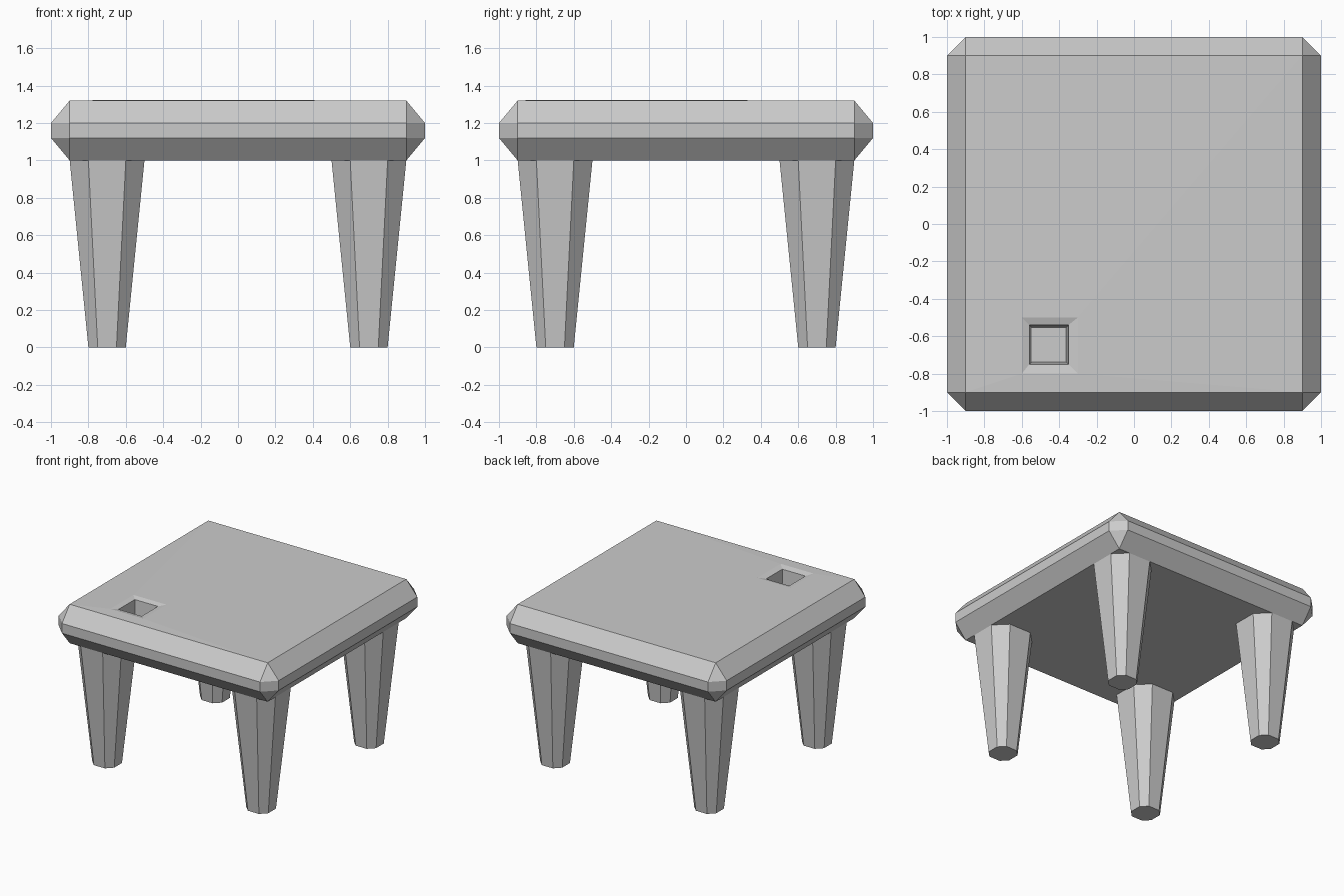
import bpy, bmesh

if "Cube" in bpy.data.objects:
    bpy.data.objects.remove(bpy.data.objects["Cube"])


def ring(half, flat, z, cx=0.0, cy=0.0):
    """Square ring with cut corners; flat == half gives a plain square."""
    pts = [(half, -flat), (half, flat), (flat, half), (-flat, half),
           (-half, flat), (-half, -flat), (-flat, -half), (flat, -half)]
    return [(cx + x, cy + y, z) for x, y in pts]


def loft(name, rings):
    """Skin consecutive rings and cap both ends."""
    bm = bmesh.new()
    loops = [[bm.verts.new(p) for p in r] for r in rings]
    for a, b in zip(loops, loops[1:]):
        for i in range(8):
            j = (i + 1) % 8
            bm.faces.new((a[i], a[j], b[j], b[i]))
    bm.faces.new(loops[0][::-1])
    bm.faces.new(loops[-1])
    # plain squares have doubled corners: merge them
    bmesh.ops.remove_doubles(bm, verts=bm.verts[:], dist=1e-5)
    bmesh.ops.recalc_face_normals(bm, faces=bm.faces[:])
    mesh = bpy.data.meshes.new(name)
    bm.to_mesh(mesh)
    bm.free()
    obj = bpy.data.objects.new(name, mesh)
    bpy.context.collection.objects.link(obj)
    return obj


# Bevelled top with a small square socket sunk into it
loft("table_top", [
    ring(0.9, 0.9, 1.0),
    ring(1.0, 0.9, 1.12),
    ring(1.0, 0.9, 1.2),
    ring(0.9, 0.9, 1.32),
    ring(0.15, 0.15, 1.324, -0.45, -0.65),
    ring(0.105, 0.105, 1.312, -0.455, -0.645),
    ring(0.092, 0.092, 1.12, -0.455, -0.645),
])

# Four tapered eight-sided legs
for side, sx in (("left", -1), ("right", 1)):
    for end, sy in (("front", -1), ("back", 1)):
        x, y = 0.7 * sx, 0.7 * sy
        loft(f"{end}_{side}_leg", [ring(0.1, 0.05, 0.0, x, y),
                                   ring(0.2, 0.1, 1.0, x, y)])
